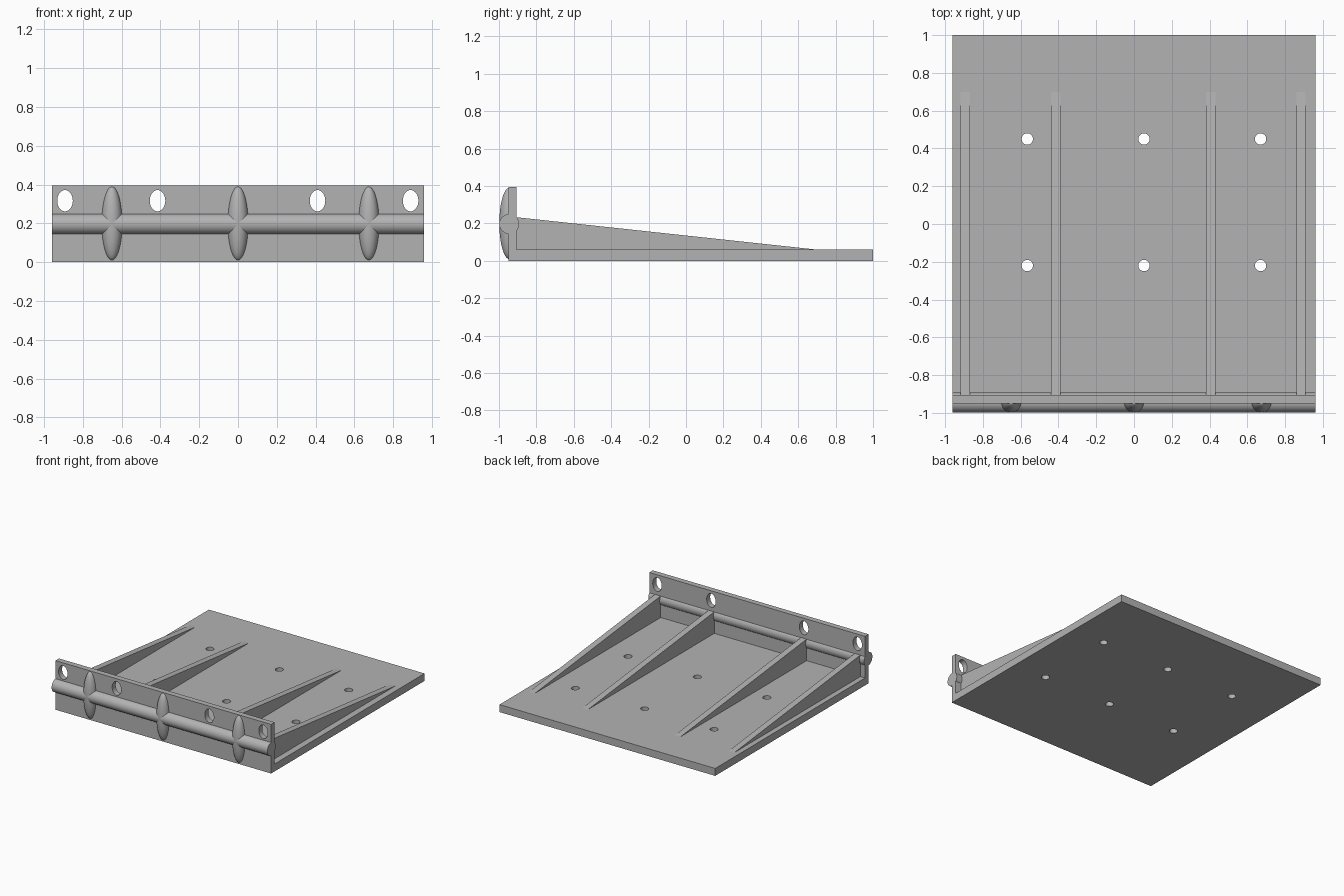
import bpy, bmesh, math
from mathutils import Matrix, Vector

cube = bpy.data.objects.get("Cube")
if cube:
    bpy.data.objects.remove(cube, do_unlink=True)

GREY = (0.45, 0.45, 0.45, 1)
grey = bpy.data.materials.new("plain grey")
grey.use_nodes = True
grey.diffuse_color = GREY
grey.node_tree.nodes["Principled BSDF"].inputs["Base Color"].default_value = GREY

W = 0.96                       # half width
FRONT, BACK = -0.95, -0.905    # wall faces
BAR_Y, BAR_Z, BAR_R = -0.945, 0.197, 0.053


def add(name, bm, smooth=False):
    bmesh.ops.recalc_face_normals(bm, faces=bm.faces)
    mesh = bpy.data.meshes.new(name)
    bm.to_mesh(mesh)
    bm.free()
    mesh.materials.append(grey)
    obj = bpy.data.objects.new(name, mesh)
    bpy.context.collection.objects.link(obj)
    if smooth:
        bpy.ops.object.select_all(action='DESELECT')
        obj.select_set(True)
        bpy.context.view_layer.objects.active = obj
        bpy.ops.object.shade_smooth_by_angle(angle=math.radians(30))
    return obj


def prism(name, profile, x0, x1):
    """Extrude a (y, z) profile from x0 to x1."""
    bm = bmesh.new()
    face = bm.faces.new([bm.verts.new((x0, y, z)) for y, z in profile])
    side = bmesh.ops.extrude_face_region(bm, geom=[face])["geom"]
    bmesh.ops.translate(bm, vec=(x1 - x0, 0, 0),
                        verts=[v for v in side if isinstance(v, bmesh.types.BMVert)])
    return add(name, bm)


def cylinder(bm, centre, axis, length, scale=(1, 1, 1)):
    turn = Vector((0, 0, 1)).rotation_difference(Vector(axis)).to_matrix().to_4x4()
    matrix = Matrix.Translation(centre) @ Matrix.Diagonal((*scale, 1)) @ turn
    bmesh.ops.create_cone(bm, cap_ends=True, segments=48, radius1=1, radius2=1,
                          depth=length, matrix=matrix)


def drill(obj, bm):
    """Cut the cylinders out of the part."""
    cutter = add("hole_cutter", bm)
    cutter.hide_render = True
    mod = obj.modifiers.new("holes", 'BOOLEAN')
    mod.operation, mod.solver, mod.object = 'DIFFERENCE', 'EXACT', cutter
    bpy.ops.object.select_all(action='DESELECT')
    obj.select_set(True)
    bpy.context.view_layer.objects.active = obj
    bpy.ops.object.modifier_apply(modifier=mod.name)
    bpy.data.objects.remove(cutter, do_unlink=True)
    bpy.ops.object.shade_smooth_by_angle(angle=math.radians(30))


# Base plate and upright wall in one L-shaped piece
body = prism("base_and_wall", [(FRONT, 0), (1, 0), (1, 0.06), (BACK, 0.06),
                               (BACK, 0.395), (FRONT, 0.395)], -W, W)
holes = bmesh.new()
for x in (-0.565, 0.053, 0.67):
    for y in (-0.22, 0.45):
        cylinder(holes, (x, y, 0.03), (0, 0, 1), 0.2, (0.03, 0.03, 1))
for x in (-0.892, -0.415, 0.41, 0.89):
    cylinder(holes, (x, -0.93, 0.317), (0, 1, 0), 0.2, (0.04, 1, 0.055))
drill(body, holes)

# Horizontal bar running through the wall
bm = bmesh.new()
cylinder(bm, (0, BAR_Y, BAR_Z), (1, 0, 0), 2 * W, (1, BAR_R, BAR_R))
bar = add("cross_bar", bm, smooth=True)

# Half ellipsoid bosses on the front
for i, x in enumerate((-0.65, 0, 0.675)):
    bm = bmesh.new()
    bmesh.ops.create_uvsphere(bm, u_segments=48, v_segments=32, radius=1,
                              matrix=Matrix.Translation((x, BAR_Y, 0.2))
                              @ Matrix.Diagonal((BAR_R, BAR_R, 0.19, 1)))
    cut = bmesh.ops.bisect_plane(bm, geom=bm.verts[:] + bm.edges[:] + bm.faces[:],
                                 plane_co=(0, -0.93, 0), plane_no=(0, 1, 0),
                                 clear_outer=True)["geom_cut"]
    bmesh.ops.edgeloop_fill(bm, edges=[e for e in cut if isinstance(e, bmesh.types.BMEdge)])
    add(f"boss_{i + 1}", bm, smooth=True)

# Sloping ribs behind the wall
for i, x in enumerate((-0.893, -0.415, 0.407, 0.884)):
    prism(f"rib_{i + 1}", [(-0.92, 0.05), (0.71, 0.05), (0.7, 0.06), (BACK, 0.233),
                           (-0.92, 0.233)], x - 0.025, x + 0.025)
